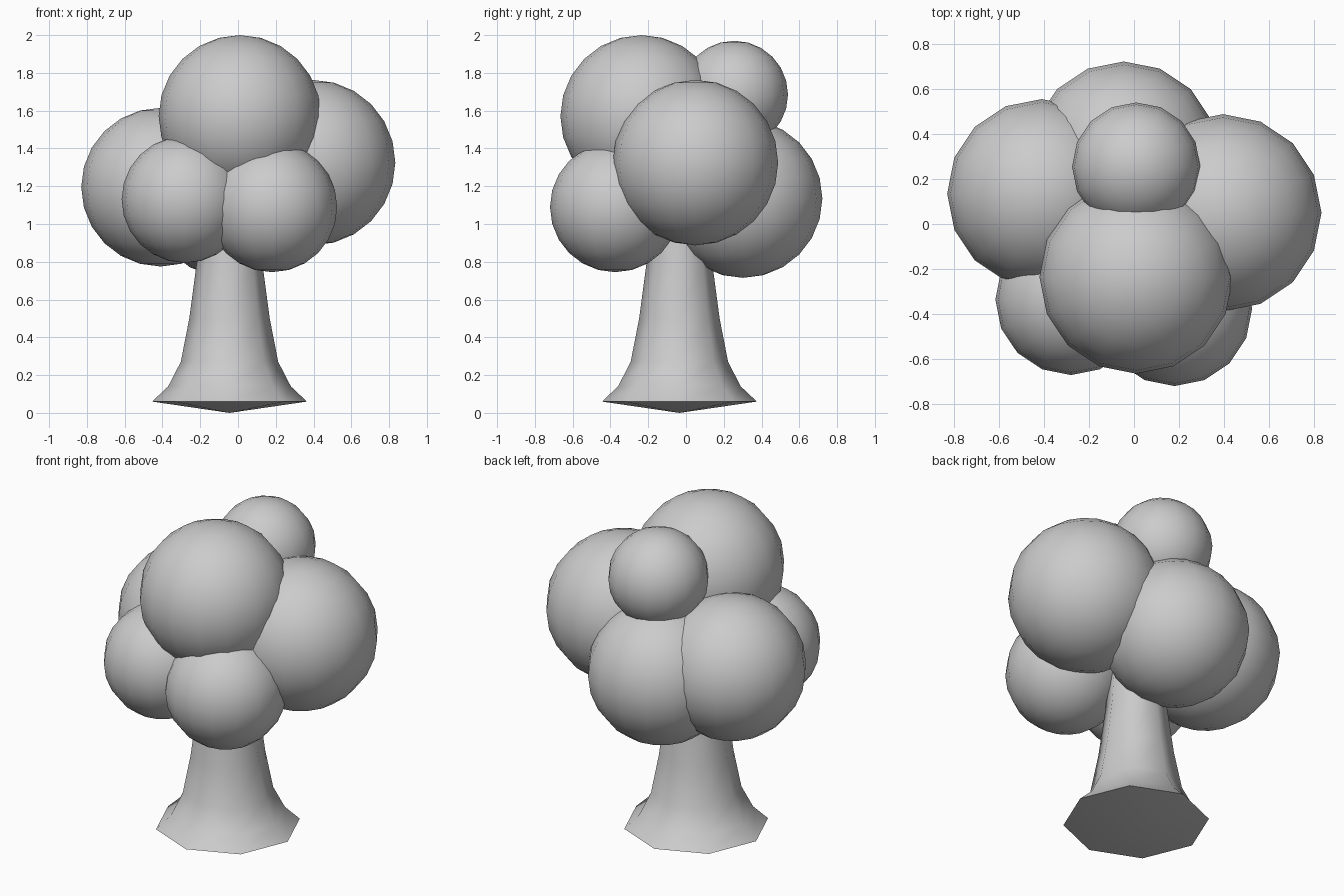
import bpy, bmesh
from math import cos, sin, pi

if "Cube" in bpy.data.objects:
    bpy.data.objects.remove(bpy.data.objects["Cube"])


def finish(name, bm, angle):
    bmesh.ops.recalc_face_normals(bm, faces=bm.faces)
    mesh = bpy.data.meshes.new(name)
    bm.to_mesh(mesh)
    bm.free()
    ob = bpy.data.objects.new(name, mesh)
    bpy.context.collection.objects.link(ob)
    bpy.ops.object.select_all(action='DESELECT')
    ob.select_set(True)
    bpy.context.view_layer.objects.active = ob
    bpy.ops.object.shade_smooth_by_angle(angle=angle)
    return ob


# trunk: eight-sided flared profile with a shallow pointed underside
CX, CY, SIDES = -0.045, -0.035, 8
profile = [(0.41, 0.06), (0.325, 0.14), (0.258, 0.27),
           (0.213, 0.5), (0.173, 0.8), (0.15, 1.15)]
bm = bmesh.new()
rings = [[bm.verts.new((CX + r * cos(2 * pi * i / SIDES),
                        CY + r * sin(2 * pi * i / SIDES), z))
          for i in range(SIDES)] for r, z in profile]
tip = bm.verts.new((CX, CY, 0))
for i in range(SIDES):
    j = (i + 1) % SIDES
    bm.faces.new((rings[0][j], rings[0][i], tip))
    for a, b in zip(rings, rings[1:]):
        bm.faces.new((a[i], a[j], b[j], b[i]))
bm.faces.new(rings[-1])
finish("trunk", bm, pi / 3)

# foliage: overlapping balls (x, y, z, radius)
balls = {
    "foliage_top": (0.01, -0.235, 1.57, 0.43),
    "foliage_right": (0.395, 0.05, 1.325, 0.438),
    "foliage_left": (-0.41, 0.135, 1.195, 0.42),
    "foliage_front_left": (-0.28, -0.335, 1.13, 0.336),
    "foliage_front_right": (0.18, -0.375, 1.09, 0.345),
    "foliage_back": (-0.045, 0.302, 1.135, 0.42),
    "foliage_back_top": (0.01, 0.255, 1.685, 0.285),
}
for name, (x, y, z, r) in balls.items():
    bm = bmesh.new()
    bmesh.ops.create_uvsphere(bm, u_segments=16, v_segments=12, radius=r)
    bmesh.ops.translate(bm, verts=bm.verts, vec=(x, y, z))
    finish(name, bm, pi / 3)
